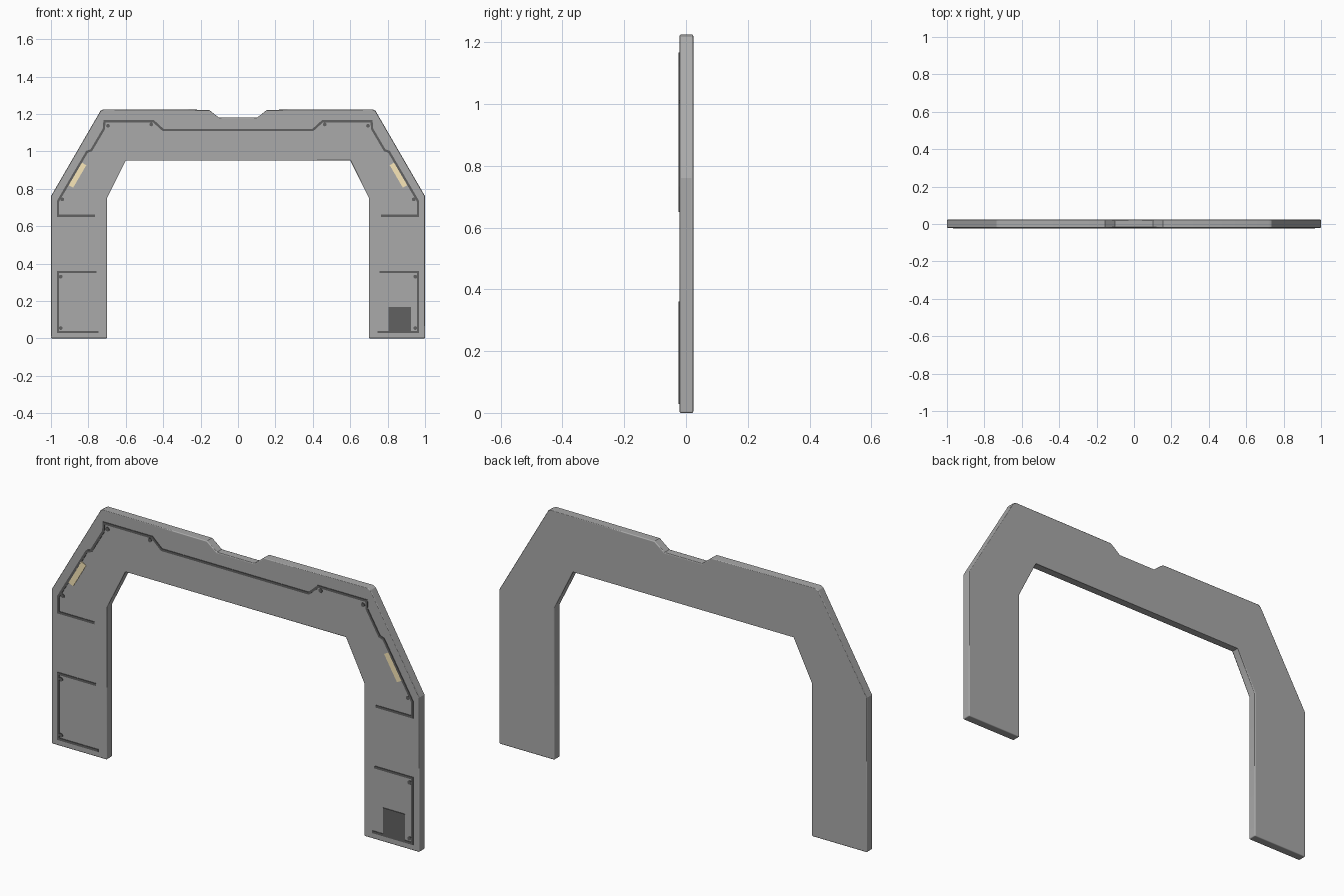
import bpy, bmesh
from math import cos, sin, tau
from mathutils import Vector

if "Cube" in bpy.data.objects:
    bpy.data.objects.remove(bpy.data.objects["Cube"])

FRONT, BACK = -0.0205, 0.0235   # front and back planes of the arch
PROUD = -0.0235                 # front plane of the thin surface details
SUNK = -0.015                   # where the details end inside the body


def material(name, rgb):
    m = bpy.data.materials.new(name)
    m.diffuse_color = (*rgb, 1)
    m.use_nodes = True
    m.node_tree.nodes["Principled BSDF"].inputs["Base Color"].default_value = m.diffuse_color
    return m


GREY = material("mid_grey", (0.40, 0.40, 0.40))
DARK = material("dark_grey", (0.12, 0.12, 0.12))
CREAM = material("cream", (0.95, 0.80, 0.48))


def slabs(name, outlines, y0, y1, mat):
    """Extrude closed x/z outlines from y0 to y1 as one object."""
    bm = bmesh.new()
    for pts in outlines:
        face = bm.faces.new([bm.verts.new((x, y0, z)) for x, z in pts])
        res = bmesh.ops.extrude_face_region(bm, geom=[face], use_keep_orig=True)
        verts = [g for g in res["geom"] if isinstance(g, bmesh.types.BMVert)]
        bmesh.ops.translate(bm, verts=verts, vec=(0, y1 - y0, 0))
    bmesh.ops.recalc_face_normals(bm, faces=bm.faces)
    me = bpy.data.meshes.new(name)
    bm.to_mesh(me)
    bm.free()
    ob = bpy.data.objects.new(name, me)
    bpy.context.collection.objects.link(ob)
    me.materials.append(mat)
    return ob


def mirrored(pts):
    return [(-x, z) for x, z in reversed(pts)]


def ribbon(path, width=0.012):
    """Outline of a mitred strip that follows an open path."""
    p = [Vector(q) for q in path]
    left, right = [], []
    for i, q in enumerate(p):
        a = (q - p[i - 1]).normalized() if i else None
        b = (p[i + 1] - q).normalized() if i < len(p) - 1 else None
        a, b = a or b, b or a
        na, nb = Vector((-a.y, a.x)), Vector((-b.y, b.x))
        m = (na + nb).normalized()
        off = m * (width / 2 / m.dot(na))
        left.append(tuple(q + off))
        right.append(tuple(q - off))
    return left + right[::-1]


def disc(x, z, r=0.010, n=12):
    return [(x + r * cos(tau * i / n), z + r * sin(tau * i / n)) for i in range(n)]


# Arch body: left half profile, mirrored, with softly rounded rims
left = [(-0.60, 0.950), (-0.70, 0.75), (-0.70, 0), (-1, 0), (-1, 0.76),
        (-0.735, 1.217), (-0.72, 1.225), (-0.155, 1.222), (-0.102, 1.18)]
body = slabs("arch_body", [left + mirrored(left)], FRONT, BACK, GREY)
bev = body.modifiers.new("rim_round", "BEVEL")
bev.width = 0.005
bev.segments = 4
bev.limit_method = "ANGLE"
bev.angle_limit = 1.2
bev.harden_normals = True
body.data.shade_smooth()
bpy.context.view_layer.objects.active = body
body.select_set(True)
bpy.ops.object.shade_smooth_by_angle()

# Upper trim line running across the whole arch
upper = [(-0.765, 0.656), (-0.963, 0.656), (-0.963, 0.732), (-0.807, 0.998),
         (-0.784, 1.006), (-0.717, 1.12), (-0.714, 1.161), (-0.452, 1.161),
         (-0.40, 1.114)]
slabs("upper_trim_line", [ribbon(upper + mirrored(upper))], PROUD, SUNK, DARK)

# Bracket shaped trim lines on the feet
foot = [(-0.757, 0.355), (-0.963, 0.355), (-0.963, 0.034), (-0.745, 0.034)]
slabs("foot_trim_lines", [ribbon(foot), ribbon(mirrored(foot))], PROUD, SUNK, DARK)

# Rivets beside the trim corners
spots = [(-0.695, 1.136), (-0.464, 1.144), (-0.939, 0.743), (-0.948, 0.33), (-0.948, 0.055)]
slabs("rivets", [disc(s * x, z) for x, z in spots for s in (1, -1)], PROUD, SUNK, DARK)

# Slanted light bars on the shoulders
bar = [(-0.837, 0.941), (-0.811, 0.926), (-0.881, 0.806), (-0.907, 0.820)]
slabs("light_bars", [bar, mirrored(bar)], PROUD, SUNK, CREAM)

# Square access panel on the right foot
slabs("access_panel", [[(0.805, 0.034), (0.924, 0.034), (0.924, 0.168), (0.805, 0.168)]],
      PROUD - 0.0003, SUNK, DARK)
